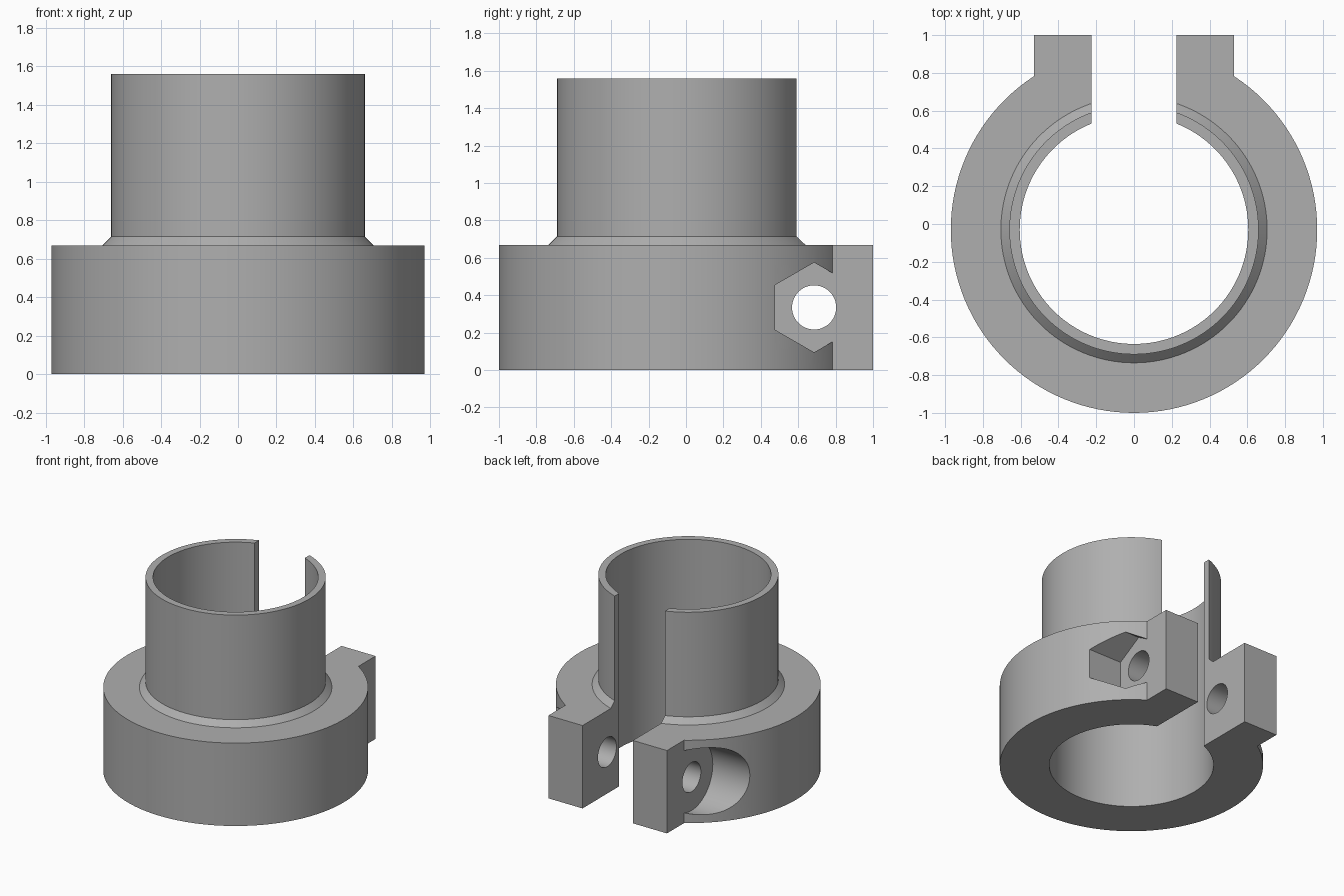
import bpy
import math

if "Cube" in bpy.data.objects:
    bpy.data.objects.remove(bpy.data.objects["Cube"], do_unlink=True)

CENTRE_Y = -0.03
RING_R, TUBE_R, BORE_R = 0.97, 0.66, 0.605
RING_H, TOTAL_H = 0.67, 1.56
LUG_X, SLOT_X = 0.53, 0.225
BOLT_Y, BOLT_Z = 0.685, 0.335

grey = bpy.data.materials.new("plain grey")
grey.use_nodes = True
colour = (0.43, 0.43, 0.43, 1)
grey.diffuse_color = colour
grey.node_tree.nodes["Principled BSDF"].inputs["Base Color"].default_value = colour


def make_object(name, verts, faces):
    mesh = bpy.data.meshes.new(name)
    mesh.from_pydata(verts, [], faces)
    mesh.materials.append(grey)
    obj = bpy.data.objects.new(name, mesh)
    bpy.context.collection.objects.link(obj)
    return obj


def stack(name, rings):
    """Closed solid from equally long, counter-clockwise rings of points."""
    n = len(rings[0])
    verts = [p for ring in rings for p in ring]
    faces = [tuple(reversed(range(n))), tuple(range(len(verts) - n, len(verts)))]
    for k in range(len(rings) - 1):
        for i in range(n):
            j = (i + 1) % n
            faces.append((k * n + i, k * n + j, (k + 1) * n + j, (k + 1) * n + i))
    return make_object(name, verts, faces)


def circle(radius, sides, turn=0.0):
    angles = [turn + math.tau * i / sides for i in range(sides)]
    return [(radius * math.cos(a), radius * math.sin(a)) for a in angles]


def lathe(name, profile):
    return stack(name, [[(x, y + CENTRE_Y, z) for x, y in circle(r, 128)] for r, z in profile])


def bolt_cutter(name, outline, x0, x1):
    return stack(name, [[(x, BOLT_Y + u, BOLT_Z + v) for u, v in outline] for x in (x0, x1)])


def box(name, x, y0, y1, z0, z1):
    return stack(name, [[(-x, y0, z), (x, y0, z), (x, y1, z), (-x, y1, z)] for z in (z0, z1)])


def combine(target, other, operation):
    mod = target.modifiers.new(other.name, "BOOLEAN")
    mod.object, mod.operation, mod.solver = other, operation, "EXACT"
    bpy.context.view_layer.objects.active = target
    bpy.ops.object.modifier_apply(modifier=mod.name)
    bpy.data.objects.remove(other, do_unlink=True)


# Clamp ring, chamfered neck and tube turned as one piece
clamp = lathe("split_clamp_collar", [(RING_R, 0), (RING_R, RING_H), (0.705, RING_H),
                                     (TUBE_R, 0.715), (TUBE_R, TOTAL_H)])

# Clamping lugs at the back
combine(clamp, box("lugs", LUG_X, 0, 1, 0, RING_H), "UNION")

# Bore, and the slot that splits the collar
combine(clamp, lathe("bore", [(BORE_R, -0.2), (BORE_R, 1.8)]), "DIFFERENCE")
combine(clamp, box("slot", SLOT_X, 0, 1.2, -0.2, 1.8), "DIFFERENCE")

# Hexagonal nut pocket, round bolt head pocket and bolt hole
combine(clamp, bolt_cutter("nut_pocket", circle(0.24, 6, math.pi / 2), LUG_X, 1.2), "DIFFERENCE")
combine(clamp, bolt_cutter("head_pocket", circle(0.27, 64), -1.2, -LUG_X), "DIFFERENCE")
combine(clamp, bolt_cutter("bolt_hole", circle(0.118, 48), -1.3, 1.3), "DIFFERENCE")

# Smooth round walls, sharp edges
bpy.ops.object.select_all(action="DESELECT")
clamp.select_set(True)
bpy.context.view_layer.objects.active = clamp
bpy.ops.object.shade_smooth_by_angle(angle=math.radians(25))
